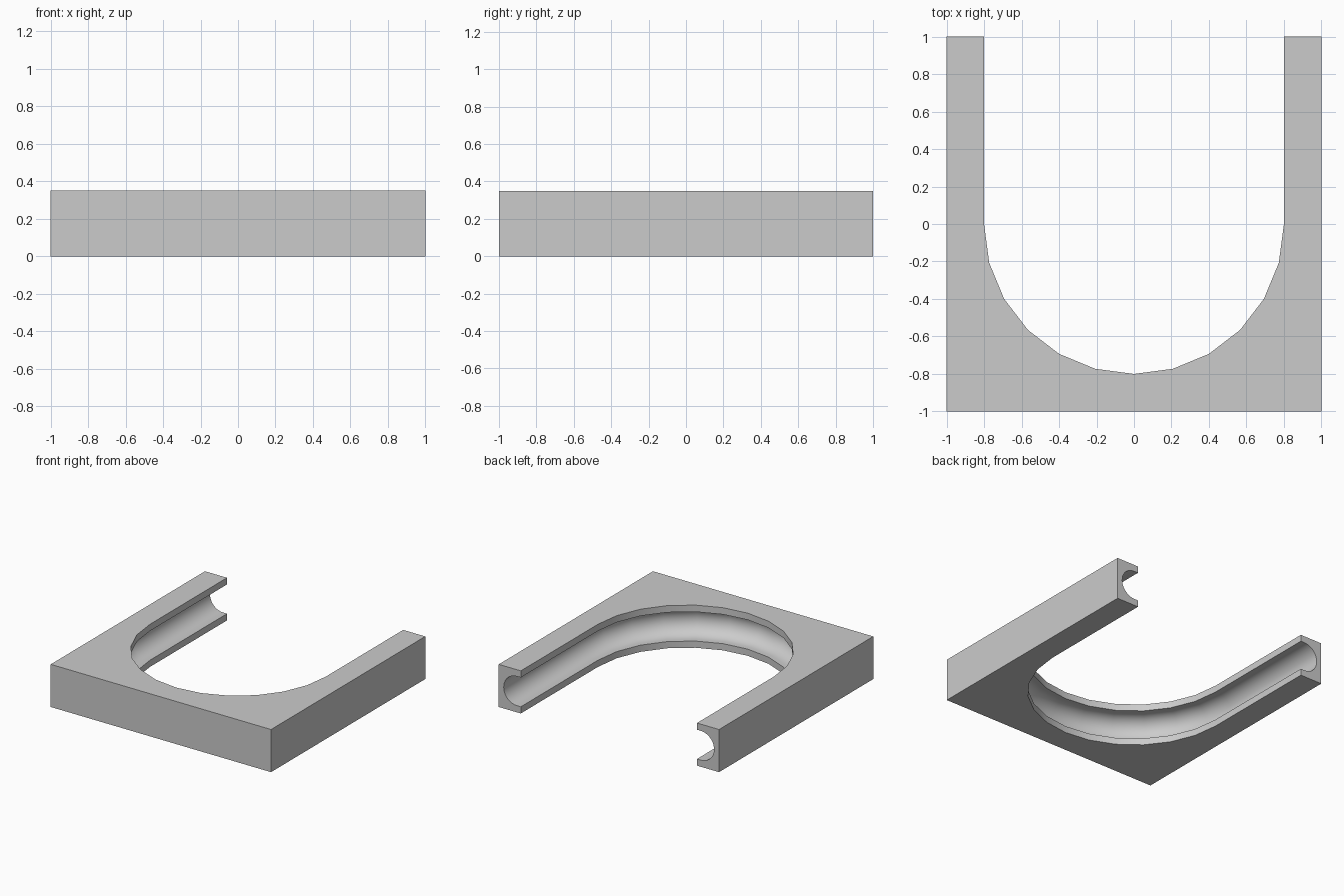
import bpy, bmesh
from math import sin, cos, pi, radians

cube = bpy.data.objects.get("Cube")
if cube:
    bpy.data.objects.remove(cube)

HEIGHT = 0.35
INNER = 0.8          # inner radius of the U-shaped opening
GROOVE = 0.12        # groove radius
DEPTH = 0.035        # groove centre behind the inner wall
BEND_STEPS = 12
ARC_STEPS = 20

# Stations along the U: base point and direction pointing into the material
stations = [(0, 1, -1, 0)]
for i in range(BEND_STEPS + 1):
    a = pi + pi * i / BEND_STEPS
    stations.append((0, 0, cos(a), sin(a)))
stations.append((0, 1, 1, 0))

# Inner wall section (distance from base point, height): lip, round groove, lip
mid = HEIGHT / 2
section = [(INNER, HEIGHT), (INNER, mid + GROOVE)]
for i in range(ARC_STEPS + 1):
    a = pi / 2 - pi * i / ARC_STEPS
    section.append((INNER + DEPTH + GROOVE * cos(a), mid + GROOVE * sin(a)))
section += [(INNER, mid - GROOVE), (INNER, 0)]

bm = bmesh.new()
rows = [[bm.verts.new((x + dx * d, y + dy * d, z)) for d, z in section]
        for x, y, dx, dy in stations]

# Swept inner wall
for r, s in zip(rows, rows[1:]):
    for j in range(len(section) - 1):
        bm.faces.new((r[j], s[j], s[j + 1], r[j + 1]))

# Square outside, from the right rear corner around the front to the left rear
corners = [(-1, 1), (-1, -1), (1, -1), (1, 1)]
top = [bm.verts.new((x, y, HEIGHT)) for x, y in corners]
bottom = [bm.verts.new((x, y, 0)) for x, y in corners]
for i in range(3):
    bm.faces.new((top[i], bottom[i], bottom[i + 1], top[i + 1]))

# Top, underside and the two arm ends
bm.faces.new([r[0] for r in rows] + top[::-1])
bm.faces.new([r[-1] for r in rows] + bottom[::-1])
bm.faces.new(rows[0] + [bottom[0], top[0]])
bm.faces.new(rows[-1] + [bottom[-1], top[-1]])
bmesh.ops.recalc_face_normals(bm, faces=bm.faces)

mesh = bpy.data.meshes.new("grooved_track")
bm.to_mesh(mesh)
bm.free()
track = bpy.data.objects.new("grooved_track", mesh)
bpy.context.collection.objects.link(track)

# Plain grey
grey = bpy.data.materials.new("light_grey")
grey.use_nodes = True
colour = (0.6, 0.6, 0.6, 1)
grey.diffuse_color = colour
grey.node_tree.nodes["Principled BSDF"].inputs["Base Color"].default_value = colour
mesh.materials.append(grey)

# Smooth groove, sharp corners
bpy.ops.object.select_all(action="DESELECT")
track.select_set(True)
bpy.context.view_layer.objects.active = track
bpy.ops.object.shade_smooth_by_angle(angle=radians(30))
